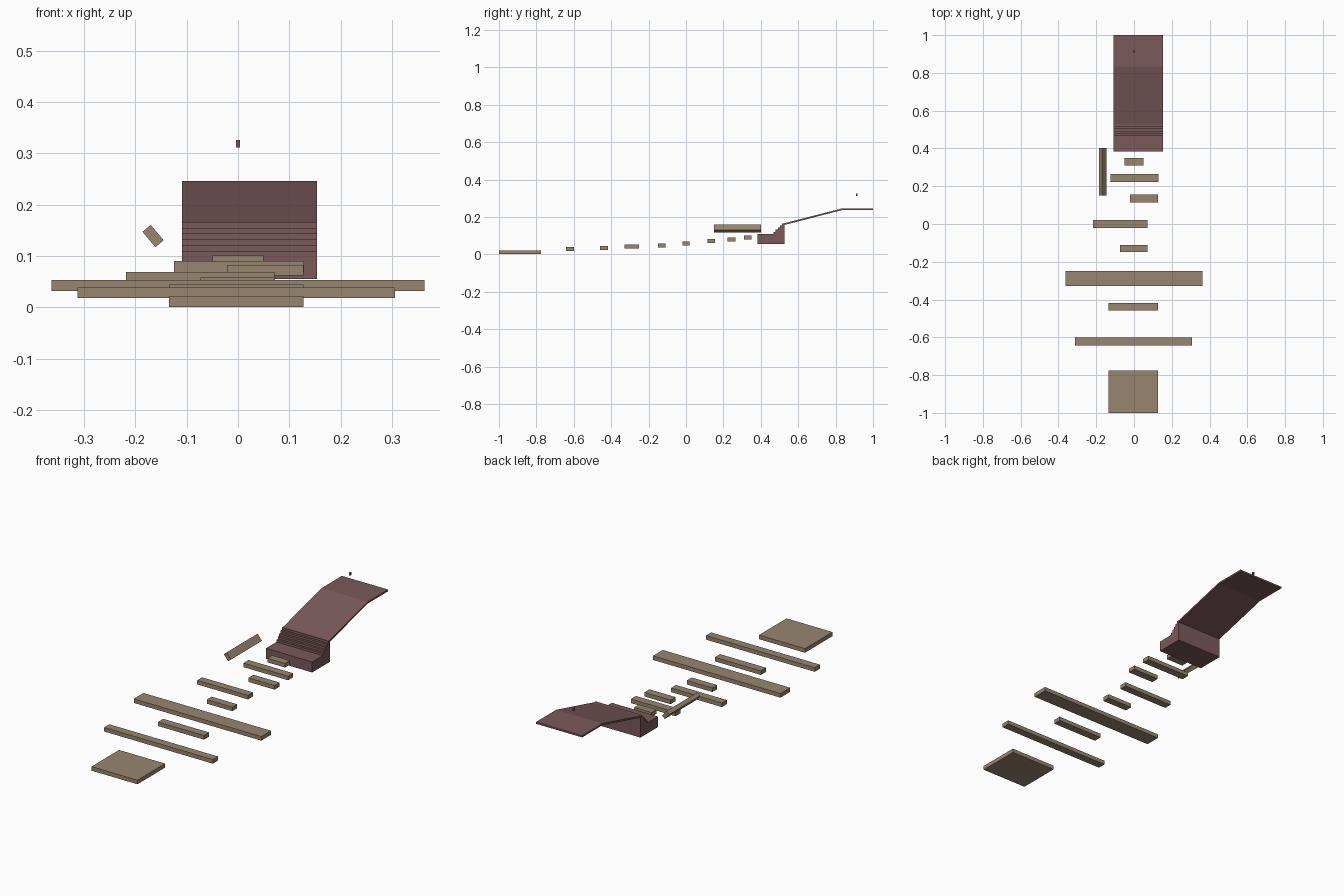
import bpy, math

if "Cube" in bpy.data.objects:
    bpy.data.objects.remove(bpy.data.objects["Cube"])


def mat(name, rgb):
    m = bpy.data.materials.new(name)
    m.diffuse_color = (*rgb, 1)
    m.use_nodes = True
    m.node_tree.nodes["Principled BSDF"].inputs["Base Color"].default_value = m.diffuse_color
    return m


TAN = mat("tan_wood", (0.313, 0.238, 0.159))
MAUVE = mat("dusty_mauve", (0.198, 0.100, 0.104))


def make(name, verts, faces, material):
    me = bpy.data.meshes.new(name)
    me.from_pydata(verts, [], faces)
    me.materials.append(material)
    ob = bpy.data.objects.new(name, me)
    bpy.context.collection.objects.link(ob)
    return ob


def prism(name, outline, x0, x1, material):
    """Extrude a (y, z) outline, counter-clockwise seen from +x, along x."""
    n = len(outline)
    verts = [(x, y, z) for x in (x0, x1) for y, z in outline]
    faces = [tuple(reversed(range(n))), tuple(range(n, 2 * n))]
    faces += [(i, (i + 1) % n, n + (i + 1) % n, n + i) for i in range(n)]
    return make(name, verts, faces, material)


def box(name, x0, x1, y0, y1, z0, z1, material):
    return prism(name, [(y0, z0), (y1, z0), (y1, z1), (y0, z1)], x0, x1, material)


# Rising row of platforms: x0, x1, y0, y1, top height
platforms = [
    ("start_platform", -0.134, 0.128, -1.0, -0.776, 0.022),
    ("wide_plank_1", -0.313, 0.306, -0.642, -0.60, 0.039),
    ("plank_2", -0.134, 0.128, -0.459, -0.417, 0.045),
    ("wide_plank_3", -0.363, 0.363, -0.329, -0.25, 0.053),
    ("plank_4", -0.073, 0.072, -0.149, -0.11, 0.058),
    ("plank_5", -0.218, 0.071, -0.02, 0.02, 0.069),
    ("plank_6", -0.021, 0.128, 0.115, 0.156, 0.083),
    ("plank_7", -0.125, 0.129, 0.223, 0.264, 0.090),
    ("plank_8", -0.050, 0.050, 0.311, 0.350, 0.101),
]
for name, x0, x1, y0, y1, top in platforms:
    box(name, x0, x1, y0, y1, top - 0.021, top, TAN)

# Tilted side beam
beam = box("tilted_beam", -0.0195, 0.0195, 0.15, 0.402, -0.0105, 0.0105, TAN)
beam.location = (-0.1655, 0, 0.139)
beam.rotation_euler = (0, math.radians(50), 0)

# Stepped block
X0, X1 = -0.109, 0.154
outline = [(0.383, 0.055), (0.526, 0.055), (0.526, 0.1665)]
for i in range(5, 0, -1):
    y = 0.468 + 0.0115 * (i - 1)
    outline += [(y, 0.109 + 0.0115 * i), (y, 0.109 + 0.0115 * (i - 1))]
outline.append((0.383, 0.109))
prism("stepped_block", outline, X0, X1, MAUVE)

# Thin ramp and upper landing
T = 0.009
prism("ramp_and_landing",
      [(0.526, 0.1665 - T), (0.835, 0.246 - T), (1.0, 0.246 - T),
       (1.0, 0.246), (0.835, 0.246), (0.526, 0.1665)], X0, X1, MAUVE)

# Small floating marker above the landing
box("floating_marker", -0.004, 0.004, 0.909, 0.918, 0.312, 0.326, MAUVE)
